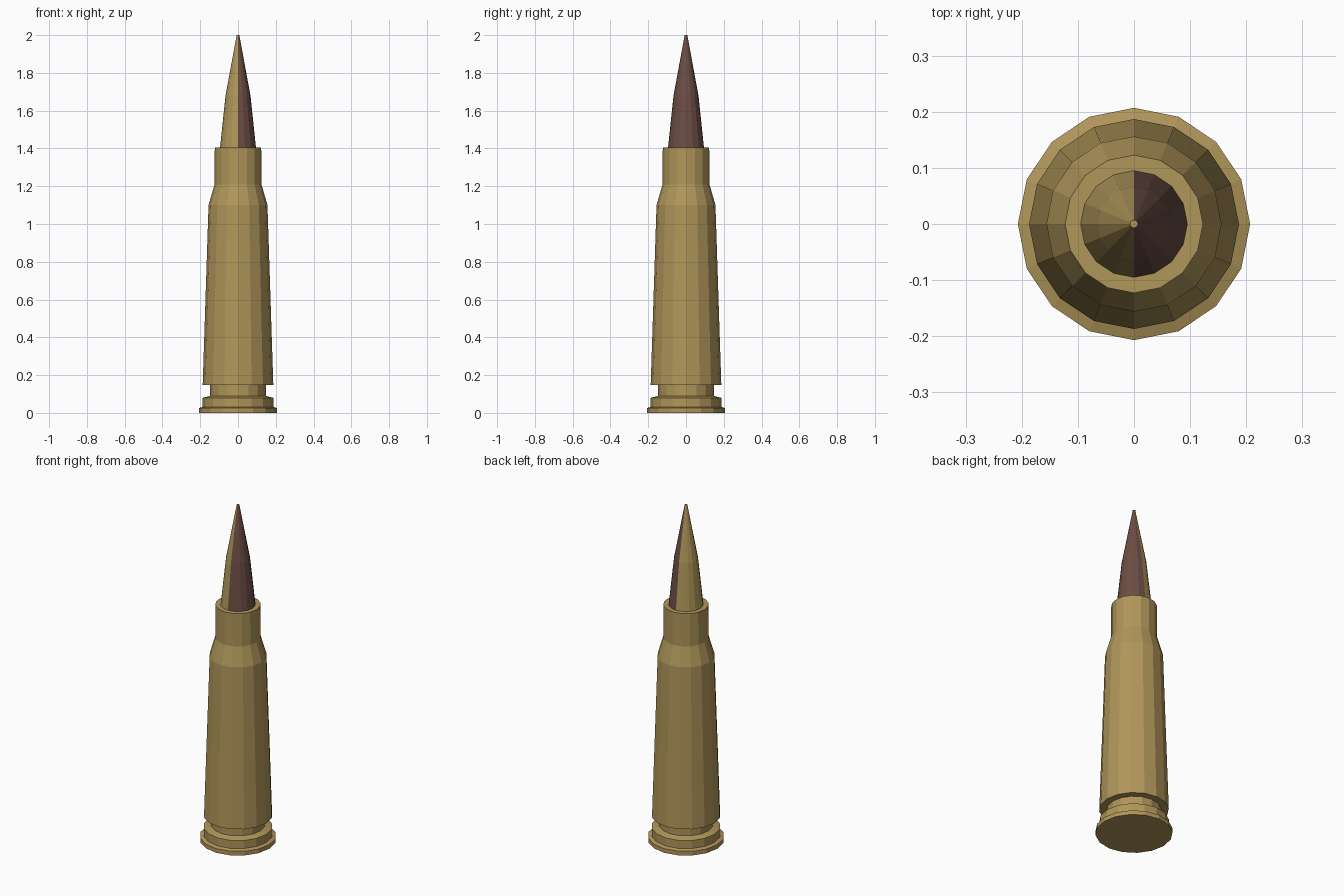
import bpy, bmesh
from math import sin, cos, pi

SIDES = 16

cube = bpy.data.objects.get("Cube")
if cube:
    bpy.data.objects.remove(cube, do_unlink=True)


def make_material(name, rgb):
    mat = bpy.data.materials.new(name)
    mat.use_nodes = True
    mat.diffuse_color = (*rgb, 1)
    mat.node_tree.nodes["Principled BSDF"].inputs["Base Color"].default_value = (*rgb, 1)
    return mat


def lathe(name, profile, materials):
    """Revolve (radius, height) points into a closed, flat-shaded solid."""
    bm = bmesh.new()
    rings = [[bm.verts.new((r * cos(2 * pi * i / SIDES), r * sin(2 * pi * i / SIDES), z))
              for i in range(SIDES)] for r, z in profile]
    for low, high in zip(rings, rings[1:]):
        for i in range(SIDES):
            j = (i + 1) % SIDES
            bm.faces.new((low[i], low[j], high[j], high[i]))
    bm.faces.new(rings[0][::-1])
    bm.faces.new(rings[-1])
    bm.normal_update()
    mesh = bpy.data.meshes.new(name)
    bm.to_mesh(mesh)
    bm.free()
    for mat in materials:
        mesh.materials.append(mat)
    obj = bpy.data.objects.new(name, mesh)
    bpy.context.collection.objects.link(obj)
    return obj


brass = make_material("brass", (0.434, 0.305, 0.102))
brown = make_material("copper_brown", (0.147, 0.074, 0.057))

# Case: rim, extractor groove, tapered body, shoulder and neck
lathe("case", [(0.207, 0), (0.207, 0.025), (0.187, 0.032), (0.187, 0.08),
               (0.147, 0.09), (0.147, 0.147), (0.187, 0.147), (0.156, 1.1),
               (0.124, 1.21), (0.123, 1.405)], [brass])

# Pointed tip: brown on the left half, brass on the right half and the small flat end
tip = lathe("pointed_tip", [(0.095, 1.39), (0.095, 1.405), (0.066, 1.68), (0.007, 2)],
            [brass, brown])
for face in tip.data.polygons:
    if face.center.x > 0.001 and abs(face.normal.z) < 0.9:
        face.material_index = 1
